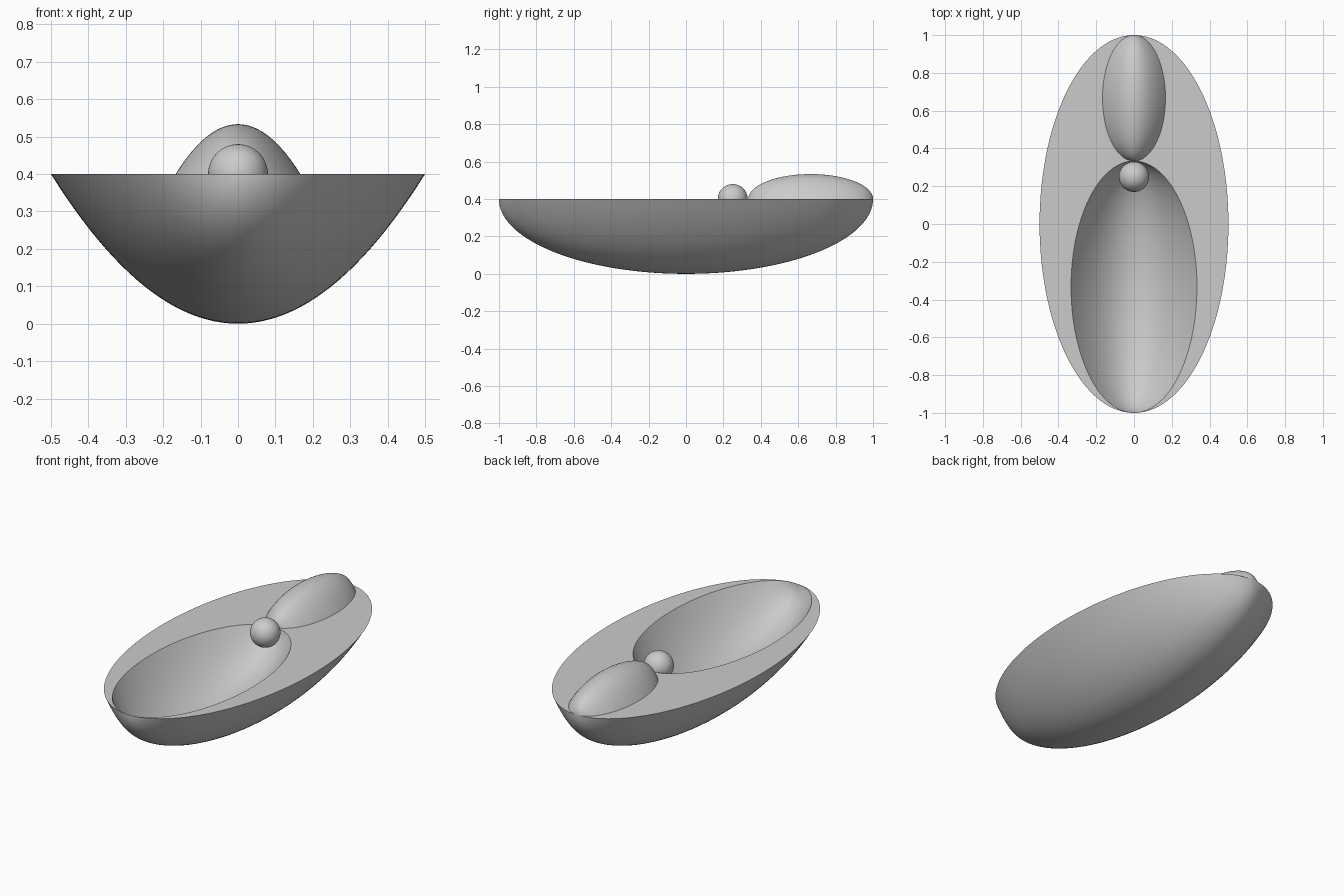
import bpy, bmesh
from math import sin, cos, pi

if "Cube" in bpy.data.objects:
    bpy.data.objects.remove(bpy.data.objects["Cube"])

ROWS, COLS, RIM_Z = 96, 48, 0.4


def shell(bm, size, yc, side):
    """Boat-like loft: parabolic sections scaled along an ellipse. Returns the grid of vertices."""
    grid = []
    for i in range(ROWS + 1):
        t = pi * i / ROWS
        s = size * max(sin(t), 0.0)
        row = []
        for j in range(COLS + 1):
            u = 2 * j / COLS - 1
            row.append(bm.verts.new((0.5 * s * u, yc - size * cos(t),
                                     RIM_Z + side * 0.4 * s * (1 - u * u))))
        grid.append(row)
    for a, b in zip(grid, grid[1:]):
        for j in range(COLS):
            q = (a[j], a[j + 1], b[j + 1], b[j])
            bm.faces.new(q if side > 0 else q[::-1])
    return grid


def finish(bm, name, recalc):
    bmesh.ops.remove_doubles(bm, verts=bm.verts[:], dist=1e-5)
    if recalc:
        bmesh.ops.recalc_face_normals(bm, faces=bm.faces[:])
    mesh = bpy.data.meshes.new(name)
    bm.to_mesh(mesh)
    bm.free()
    obj = bpy.data.objects.new(name, mesh)
    bpy.context.collection.objects.link(obj)
    smooth(obj)


def smooth(obj):
    bpy.ops.object.select_all(action='DESELECT')
    obj.select_set(True)
    bpy.context.view_layer.objects.active = obj
    bpy.ops.object.shade_smooth_by_angle(angle=pi / 6)


# Hull with a two-thirds-size hollow and a flat deck joining both rims
bm = bmesh.new()
hull = shell(bm, 1, 0, -1)
hollow = shell(bm, 2 / 3, -1 / 3, -1)
for k in (0, COLS):
    for i in range(ROWS):
        bm.faces.new((hull[i][k], hull[i + 1][k], hollow[i + 1][k], hollow[i][k]))
finish(bm, "hull", True)

# One-third-size raised mound at the back
bm = bmesh.new()
shell(bm, 1 / 3, 2 / 3, 1)
finish(bm, "mound", False)

# Ball resting at the tip of the hollow
bpy.ops.mesh.primitive_uv_sphere_add(segments=48, ring_count=24, radius=0.08,
                                     location=(0, 0.25, RIM_Z))
ball = bpy.context.object
ball.name = "ball"
smooth(ball)
